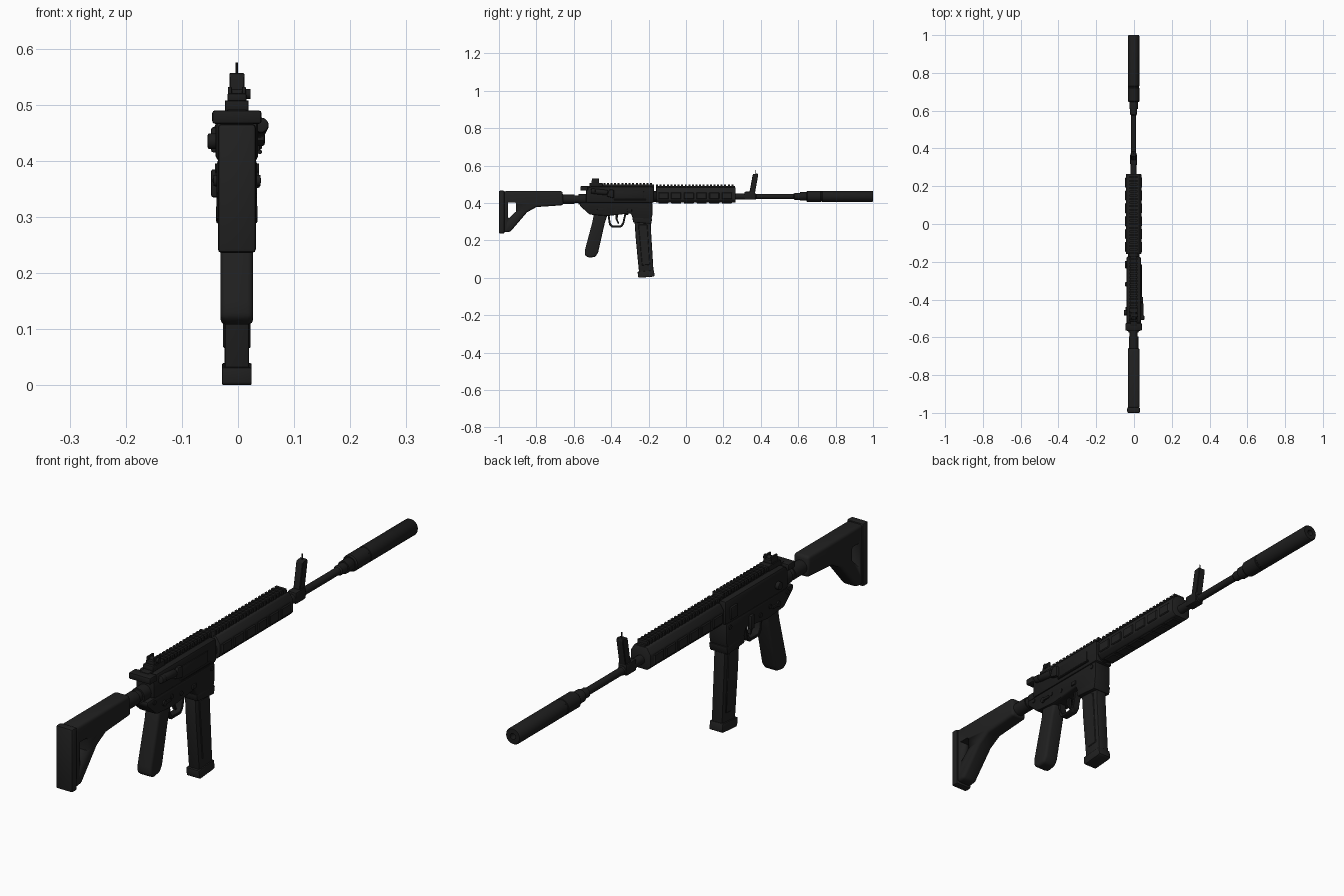
import bpy, bmesh, math
from mathutils import Vector, Matrix

CX = -0.002          # centre line of the rifle
AXIS = 0.435         # bore height


def material(name, rgb):
    m = bpy.data.materials.new(name)
    m.diffuse_color = (*rgb, 1)
    return m


METAL = material("black_metal", (0.012, 0.012, 0.012))
POLYMER = material("dark_polymer", (0.015, 0.015, 0.015))


def finish(bm, name, mat, bevel=0.0, seg=2):
    """Bevel sharp edges, make the object and shade it."""
    bmesh.ops.recalc_face_normals(bm, faces=bm.faces)
    if bevel:
        edges = [e for e in bm.edges if len(e.link_faces) == 2 and e.calc_face_angle() > 0.45]
        bmesh.ops.bevel(bm, geom=edges, offset=bevel, segments=seg, affect='EDGES',
                        profile=0.5, clamp_overlap=True)
    me = bpy.data.meshes.new(name)
    bm.to_mesh(me)
    bm.free()
    ob = bpy.data.objects.new(name, me)
    bpy.context.collection.objects.link(ob)
    me.materials.append(mat)
    bpy.ops.object.select_all(action='DESELECT')
    ob.select_set(True)
    bpy.context.view_layer.objects.active = ob
    bpy.ops.object.shade_smooth_by_angle(angle=math.radians(35))
    return ob


def prism(name, pts, x0, x1, mat, bevel=0.0, seg=2):
    """Side profile (y, z) extruded from x0 to x1 about the centre line."""
    bm = bmesh.new()
    f = bm.faces.new([bm.verts.new((CX + x0, y, z)) for y, z in pts])
    r = bmesh.ops.extrude_face_region(bm, geom=[f])
    bmesh.ops.translate(bm, vec=(x1 - x0, 0, 0),
                        verts=[v for v in r['geom'] if isinstance(v, bmesh.types.BMVert)])
    return finish(bm, name, mat, bevel, seg)


def box(name, x0, x1, y0, y1, z0, z1, mat, bevel=0.0, seg=2):
    return prism(name, [(y0, z0), (y1, z0), (y1, z1), (y0, z1)], x0, x1, mat, bevel, seg)


def lathe(name, rings, mat, z=AXIS, n=32):
    """Turned part along y: rings of (y, radius)."""
    bm = bmesh.new()
    loops = [[bm.verts.new((CX + r * math.cos(2 * math.pi * i / n), y, z + r * math.sin(2 * math.pi * i / n)))
              for i in range(n)] for y, r in rings]
    for a, b in zip(loops, loops[1:]):
        for i in range(n):
            bm.faces.new((a[i], a[(i + 1) % n], b[(i + 1) % n], b[i]))
    bm.faces.new(loops[0])
    bm.faces.new(loops[-1])
    return finish(bm, name, mat)


def rod(name, a, b, r, mat, n=20, bevel=0.0):
    a, b = Vector(a), Vector(b)
    bm = bmesh.new()
    rot = (b - a).to_track_quat('Z', 'Y').to_matrix().to_4x4()
    bmesh.ops.create_cone(bm, cap_ends=True, segments=n, radius1=r, radius2=r, depth=(b - a).length,
                          matrix=Matrix.Translation((a + b) / 2) @ rot)
    return finish(bm, name, mat, bevel)


def rail(name, y0, y1, z0, z1):
    """Toothed sight rail, cut as one side profile."""
    pitch = 0.0195
    n = round((y1 - y0) / pitch)
    pitch = (y1 - y0) / n
    base = z1 - 0.010
    bm = bmesh.new()
    def block(xa, ya, yb, za, zb):
        m = Matrix.Translation((CX, (ya + yb) / 2, (za + zb) / 2)) @ Matrix.Diagonal((2 * xa, yb - ya, zb - za, 1))
        bmesh.ops.create_cube(bm, size=1, matrix=m)
    block(0.016, y0, y1, z0, base)
    for i in range(n):
        block(0.021, y0 + i * pitch, y0 + (i + 0.55) * pitch, base - 0.004, z1)
    return finish(bm, name, METAL)


# Stock with a through opening
stock = prism("stock", [(-0.975, 0.463), (-0.66, 0.463), (-0.655, 0.388), (-0.80, 0.378), (-0.85, 0.350),
                        (-0.94, 0.245), (-0.975, 0.243)], -0.031, 0.031, POLYMER, 0.011, 3)
hole = prism("stock_cutter", [(-0.952, 0.403), (-0.912, 0.403), (-0.908, 0.395), (-0.908, 0.355),
                              (-0.948, 0.318), (-0.952, 0.325)], -0.1, 0.1, POLYMER)
cut = stock.modifiers.new("opening", 'BOOLEAN')
cut.object = hole
cut.solver = 'EXACT'
bpy.context.view_layer.objects.active = stock
bpy.ops.object.modifier_apply(modifier="opening")
bpy.data.objects.remove(hole)
box("butt_pad", -0.034, 0.034, -1.0, -0.97, 0.236, 0.466, POLYMER, 0.007)
lathe("buffer_tube", [(-0.68, 0.025), (-0.595, 0.025), (-0.595, 0.021), (-0.575, 0.021),
                      (-0.575, 0.027), (-0.52, 0.027)], METAL, 0.42)

# Upper receiver, rail and charging handle
prism("upper_receiver", [(-0.535, 0.40), (-0.172, 0.40), (-0.172, 0.487), (-0.515, 0.487), (-0.535, 0.470)],
      -0.038, 0.038, METAL, 0.009)
rail("receiver_rail", -0.50, -0.172, 0.475, 0.508)
box("charging_handle", -0.044, 0.044, -0.565, -0.525, 0.466, 0.490, METAL, 0.005)
box("charging_handle_bar", -0.018, 0.018, -0.54, -0.48, 0.468, 0.492, METAL, 0.003)

# Right side of the receiver: ejection port cover, deflector, forward assist
box("port_cover", 0.034, 0.041, -0.375, -0.225, 0.418, 0.462, METAL, 0.003)
rod("port_hinge", (0.039, -0.385, 0.416), (0.039, -0.215, 0.416), 0.004, METAL, 10)
prism("case_deflector", [(-0.425, 0.435), (-0.385, 0.425), (-0.385, 0.470), (-0.41, 0.472)],
      0.03, 0.050, METAL, 0.005)
rod("forward_assist", (0.037, -0.49, 0.462), (0.037, -0.42, 0.455), 0.014, METAL, 20, 0.003)
rod("assist_button", (0.041, -0.508, 0.464), (0.041, -0.485, 0.462), 0.0135, METAL, 20, 0.003)

# Lower receiver and magazine well
prism("lower_receiver", [(-0.568, 0.402), (-0.568, 0.385), (-0.515, 0.338), (-0.42, 0.330), (-0.295, 0.345),
                         (-0.278, 0.302), (-0.190, 0.292), (-0.180, 0.335), (-0.180, 0.402)],
      -0.036, 0.036, METAL, 0.007)
prism("magazine_well_collar", [(-0.288, 0.322), (-0.282, 0.296), (-0.186, 0.288), (-0.180, 0.318)],
      -0.037, 0.037, METAL, 0.004)

# Controls and pins on both sides
for s, side in ((-1, "left"), (1, "right")):
    for i, (y, z) in enumerate(((-0.20, 0.385), (-0.53, 0.387), (-0.375, 0.362), (-0.43, 0.372))):
        rod(f"receiver_pin_{side}_{i}", (CX + s * 0.03, y, z), (CX + s * 0.039, y, z), 0.008, METAL, 16)
    rod(f"selector_hub_{side}", (CX + s * 0.03, -0.475, 0.365), (CX + s * 0.042, -0.475, 0.365), 0.010, METAL, 16)
    box(f"selector_lever_{side}", *sorted((s * 0.036, s * 0.043)), -0.475, -0.44, 0.360, 0.370, METAL, 0.002)
box("bolt_catch", -0.046, -0.03, -0.33, -0.308, 0.335, 0.385, METAL, 0.004)
box("magazine_release", 0.03, 0.041, -0.315, -0.290, 0.352, 0.368, METAL, 0.003)
rod("left_bolt_handle", (-0.03, -0.47, 0.435), (-0.054, -0.47, 0.435), 0.014, METAL, 16, 0.003)
box("left_receiver_plate", -0.046, -0.03, -0.235, -0.195, 0.415, 0.460, METAL, 0.004)

# Grip
prism("grip", [(-0.492, 0.345), (-0.42, 0.335), (-0.435, 0.290), (-0.470, 0.135), (-0.484, 0.112),
               (-0.520, 0.107), (-0.541, 0.120), (-0.540, 0.150), (-0.500, 0.300)],
      -0.029, 0.029, POLYMER, 0.010, 3)

# Trigger and guard, swept as short bars between points
guard = [(-0.42, 0.345), (-0.412, 0.285), (-0.400, 0.270), (-0.345, 0.270), (-0.332, 0.285), (-0.318, 0.345)]
t = 0.009
mid = (-0.37, 0.345)
inner = [(y + (mid[0] - y) * 0.2, z + (0.010 if 0 < i < 5 else 0)) for i, (y, z) in enumerate(guard)]
prism("trigger_guard", guard + inner[::-1], -0.014, 0.014, METAL, 0.0015, 1)
prism("trigger", [(-0.378, 0.345), (-0.362, 0.345), (-0.366, 0.315), (-0.357, 0.290), (-0.364, 0.288),
                  (-0.376, 0.312)], -0.007, 0.007, METAL, 0.0015, 1)

# Magazine leaning forward, with side ribs and a base plate
prism("magazine", [(-0.277, 0.33), (-0.190, 0.33), (-0.187, 0.25), (-0.173, 0.025), (-0.250, 0.018),
                   (-0.268, 0.20)], -0.022, 0.022, POLYMER, 0.005)
for s in (-1, 1):
    prism("magazine_rib_" + ("left" if s < 0 else "right"),
          [(-0.255, 0.285), (-0.207, 0.285), (-0.193, 0.07), (-0.235, 0.066)],
          *sorted((s * 0.019, s * 0.0245)), POLYMER, 0.002, 1)
prism("magazine_base", [(-0.259, 0.032), (-0.172, 0.040), (-0.167, 0.010), (-0.175, 0.006), (-0.250, 0.0),
                        (-0.256, 0.003)], -0.0265, 0.0265, POLYMER, 0.003)

# Handguard: chamfered section with raised panels
bm = bmesh.new()
section = [(-0.026, 0.402), (0.026, 0.402), (0.041, 0.417), (0.041, 0.460), (0.026, 0.484),
           (-0.026, 0.484), (-0.041, 0.460), (-0.041, 0.417)]
f = bm.faces.new([bm.verts.new((CX + x, -0.160, z)) for x, z in section])
r = bmesh.ops.extrude_face_region(bm, geom=[f])
bmesh.ops.translate(bm, vec=(0, 0.425, 0), verts=[v for v in r['geom'] if isinstance(v, bmesh.types.BMVert)])
finish(bm, "handguard", POLYMER, 0.004)
lathe("barrel_nut", [(-0.18, 0.030), (-0.15, 0.030)], METAL)
for i in range(6):
    y = -0.148 + i * 0.068
    box(f"panel_bottom_{i}", -0.022, 0.022, y, y + 0.054, 0.397, 0.406, POLYMER, 0.003, 1)
    for s, side in ((-1, "left"), (1, "right")):
        box(f"panel_{side}_{i}", *sorted((s * 0.036, s * 0.045)), y, y + 0.054, 0.420, 0.457, POLYMER, 0.003, 1)
rail("handguard_rail", -0.160, 0.262, 0.475, 0.500)

# Barrel, gas block, muzzle adapter and suppressor
lathe("barrel", [(-0.17, 0.0135), (0.66, 0.0135)], METAL)
lathe("gas_block", [(0.26, 0.0165), (0.372, 0.0165), (0.376, 0.0135)], METAL)
lathe("muzzle_adapter", [(0.575, 0.0135), (0.58, 0.018), (0.61, 0.018), (0.61, 0.023), (0.645, 0.023),
                         (0.65, 0.020), (0.66, 0.020)], METAL)
lathe("suppressor", [(0.645, 0.026), (0.65, 0.030), (0.72, 0.030), (0.722, 0.0285), (0.728, 0.0285),
                     (0.73, 0.030), (0.995, 0.030), (1.0, 0.027), (1.0, 0.011), (0.96, 0.011)], METAL)

# Front sight
box("front_sight_base", -0.018, 0.018, 0.312, 0.370, 0.418, 0.460, METAL, 0.005)
prism("front_sight_leg", [(0.338, 0.45), (0.368, 0.45), (0.386, 0.548), (0.383, 0.557), (0.360, 0.555),
                          (0.356, 0.548)], -0.0135, 0.0135, METAL, 0.002, 1)
rod("front_sight_post", (CX, 0.373, 0.545), (CX, 0.373, 0.575), 0.0025, METAL, 10)

# Rear sight
box("rear_sight_base", -0.021, 0.021, -0.515, -0.445, 0.488, 0.508, METAL, 0.003)
box("rear_sight_body", -0.017, 0.017, -0.505, -0.465, 0.505, 0.520, METAL, 0.003)
for s in (-1, 1):
    box("rear_sight_ear_" + ("left" if s < 0 else "right"), *sorted((s * 0.009, s * 0.016)),
        -0.502, -0.466, 0.510, 0.532, METAL, 0.002)
rod("rear_sight_drum", (CX - 0.012, -0.484, 0.519), (CX + 0.024, -0.484, 0.519), 0.009, METAL, 16)
